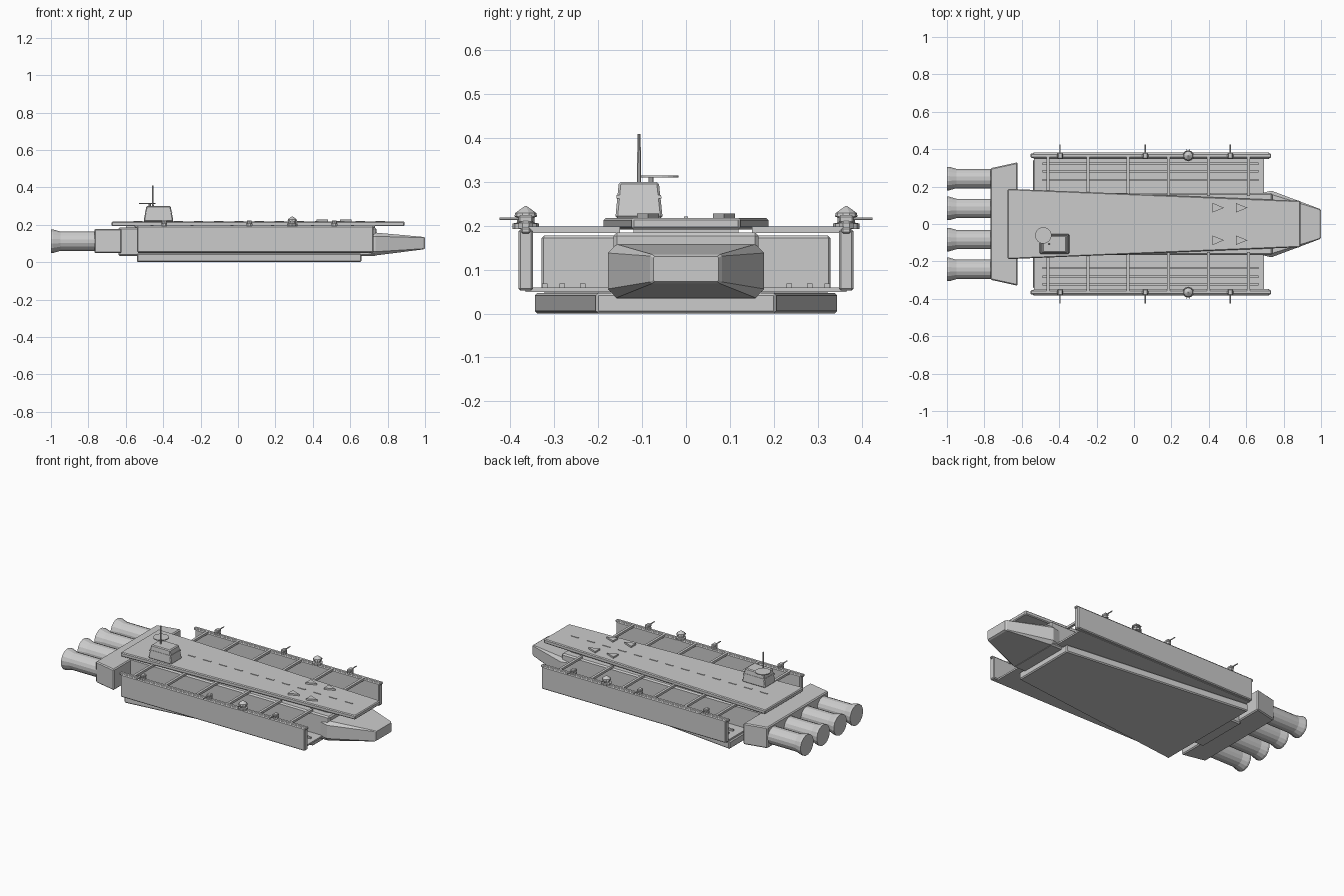
import bpy, bmesh, math
from mathutils import Vector, Matrix

if "Cube" in bpy.data.objects:
    bpy.data.objects.remove(bpy.data.objects["Cube"])


def finish(name, bm, bevel=0.0):
    bmesh.ops.recalc_face_normals(bm, faces=bm.faces)
    me = bpy.data.meshes.new(name)
    bm.to_mesh(me)
    bm.free()
    ob = bpy.data.objects.new(name, me)
    bpy.context.collection.objects.link(ob)
    if bevel:
        m = ob.modifiers.new("Bevel", 'BEVEL')
        m.width, m.segments, m.limit_method = bevel, 1, 'ANGLE'
    return ob


def loft(name, sections, bevel=0.0):
    """Skin a list of equal-length point rings and cap both ends."""
    bm = bmesh.new()
    rings = [[bm.verts.new(p) for p in s] for s in sections]
    n = len(rings[0])
    for a, b in zip(rings, rings[1:]):
        for i in range(n):
            j = (i + 1) % n
            bm.faces.new((a[i], a[j], b[j], b[i]))
    bm.faces.new(rings[0])
    bm.faces.new(rings[-1])
    return finish(name, bm, bevel)


def plan(name, pts, z0, z1, bevel=0.0):
    return loft(name, [[(x, y, z) for x, y in pts] for z in (z0, z1)], bevel)


def box(name, x0, x1, y0, y1, z0, z1, bevel=0.0):
    return plan(name, [(x0, y0), (x1, y0), (x1, y1), (x0, y1)], z0, z1, bevel)


def taper(name, x0, w0, x1, w1, z0, z1, bevel=0.0):
    return plan(name, [(x0, -w0), (x1, -w1), (x1, w1), (x0, w0)], z0, z1, bevel)


def lathe(name, profile, origin, axis='Z', sides=12):
    """Rings of (radius, distance) turned round an axis through origin."""
    rot = Vector((0, 0, 1)).rotation_difference(
        Vector({'Z': (0, 0, 1), 'X': (1, 0, 0), 'Y': (0, 1, 0)}[axis]))
    secs = [[Vector(origin) + rot @ Vector((r * math.cos(math.tau * (i + .5) / sides),
                                           r * math.sin(math.tau * (i + .5) / sides), d))
             for i in range(sides)] for r, d in profile]
    return loft(name, secs)


# Keel plate, central hull and flight deck
taper("keel_plate", -0.54, 0.345, 0.66, 0.205, 0.0, 0.047, 0.006)
box("main_hull", -0.64, 0.74, -0.165, 0.165, 0.034, 0.185, 0.008)
box("deck_support", -0.60, 0.70, -0.12, 0.12, 0.18, 0.196)
taper("flight_deck", -0.675, 0.188, 0.89, 0.124, 0.192, 0.218, 0.005)


# Nose: chamfered section shrinking to a small blunt tip
def nose_ring(x, w, z0, z1, c):
    return [(x, -w, z0 + c), (x, -w + c, z0), (x, w - c, z0), (x, w, z0 + c),
            (x, w, z1 - c), (x, w - c, z1), (x, -w + c, z1), (x, -w, z1 - c)]


loft("nose", [nose_ring(0.68, 0.165, 0.034, 0.16, 0.02),
              nose_ring(0.735, 0.178, 0.036, 0.158, 0.02),
              nose_ring(0.99, 0.082, 0.068, 0.135, 0.004),
              nose_ring(1.0, 0.074, 0.073, 0.13, 0.003)])

# Engine block and four flared engines
taper("engine_block", -0.768, 0.298, -0.622, 0.33, 0.048, 0.178, 0.006)
for i, y in enumerate((-0.243, -0.083, 0.083, 0.243)):
    lathe(f"engine_{i + 1}", [(0.053, 0.25), (0.053, 0.05), (0.064, 0.012), (0.064, 0)],
          (-1.0, y, 0.112), 'X', 16)

# Side bays, mirrored left and right
for s, side in ((1, "left"), (-1, "right")):
    def sbox(name, x0, x1, y0, y1, z0, z1, bevel=0.0):
        return box(f"{side}_{name}", x0, x1, s * y0, s * y1, z0, z1, bevel)

    sbox("bay_floor", -0.535, 0.695, 0.15, 0.365, 0.049, 0.059)
    sbox("bay_wall", -0.54, 0.725, 0.348, 0.382, 0.052, 0.192, 0.005)
    sbox("wall_rail", -0.553, 0.733, 0.354, 0.376, 0.182, 0.197, 0.004)
    for i, y in enumerate((0.235, 0.282, 0.322)):
        sbox(f"floor_track_{i + 1}", -0.49, 0.665, y - 0.006, y + 0.006, 0.058, 0.069)
    for i in range(6):
        x = -0.46 + i * 0.2145
        sbox(f"cross_beam_{i + 1}", x - 0.008, x + 0.008, 0.15, 0.36, 0.184, 0.198)

    # Light guns on the wall
    for i, x in enumerate((-0.395, 0.06, 0.515)):
        lathe(f"{side}_gun_base_{i + 1}", [(0.018, 0), (0.018, 0.012), (0.013, 0.018)],
              (x, s * 0.365, 0.194), sides=8)
        sbox(f"gun_house_{i + 1}", x - 0.013, x + 0.013, 0.348, 0.382, 0.206, 0.224, 0.004)
        lathe(f"{side}_gun_barrel_{i + 1}", [(0.0035, 0), (0.0035, s * 0.055)],
              (x, s * 0.37, 0.216), 'Y', 8)

    # Pointed heavy turret
    lathe(f"{side}_turret", [(0.03, 0), (0.03, 0.012), (0.02, 0.014), (0.02, 0.026),
                             (0.026, 0.028), (0.024, 0.036), (0.002, 0.052)],
          (0.29, s * 0.365, 0.193), sides=10)
    for d in (-0.008, 0.008):
        lathe(f"{side}_turret_barrel", [(0.003, 0), (0.003, s * 0.035)],
              (0.29 + d, s * 0.365, 0.216), 'Y', 6)

    # Deck arrows
    for i, x in enumerate((0.42, 0.545)):
        plan(f"{side}_deck_arrow_{i + 1}",
             [(x, s * 0.087 - 0.025), (x + 0.062, s * 0.087), (x, s * 0.087 + 0.025)],
             0.217, 0.228)

# Centreline dashes
for i in range(13):
    x = -0.56 + i * 0.108
    box(f"deck_dash_{i + 1}", x, x + 0.05, -0.004, 0.004, 0.217, 0.221)


# Control tower with window band, mast and radar dish
def tower_ring(z, grow=0.0):
    t = (z - 0.217) / 0.083
    x0, x1 = -0.505 + 0.015 * t - grow, -0.345 - 0.015 * t + grow
    y0, y1 = -0.161 + 0.008 * t - grow, -0.053 - 0.009 * t + grow
    return [(x0, y0, z), (x1, y0, z), (x1, y1, z), (x0, y1, z)]


loft("control_tower", [tower_ring(0.217), tower_ring(0.3)], 0.005)
loft("tower_window_band", [tower_ring(0.262, 0.002), tower_ring(0.27, 0.002)])
lathe("mast", [(0.005, 0), (0.004, 0.112)], (-0.455, -0.107, 0.297), sides=8)
lathe("radar_dish", [(0.044, 0), (0.044, 0.005)], (-0.485, -0.061, 0.31), sides=20)
lathe("radar_stem", [(0.006, 0), (0.006, 0.014)], (-0.472, -0.08, 0.298), sides=8)
